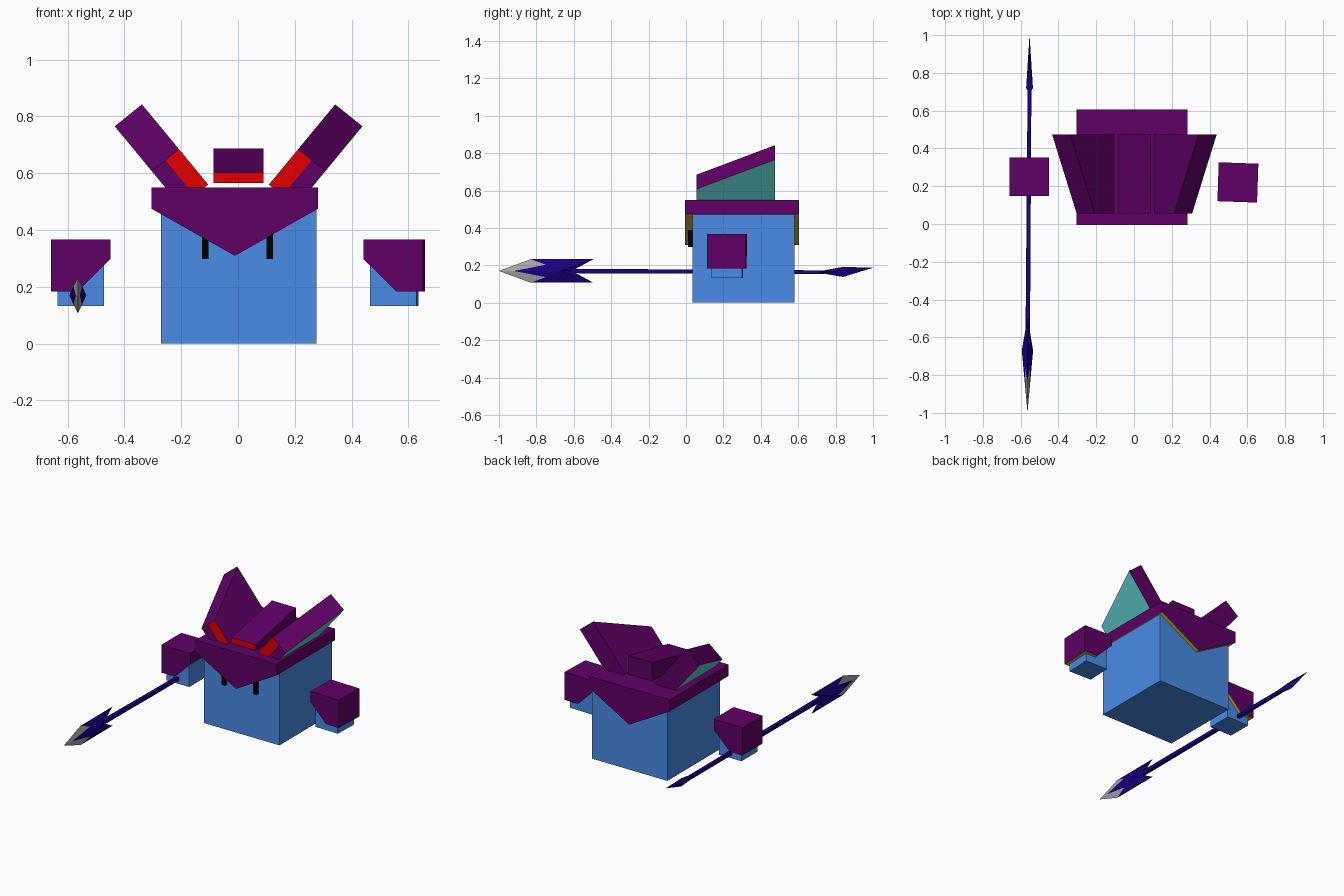
import bpy, bmesh, math
from mathutils import Vector

cube = bpy.data.objects.get("Cube")
if cube:
    bpy.data.objects.remove(cube, do_unlink=True)


def material(name, rgb):
    """Flat material from display values 0-255."""
    lin = [((c / 255 + 0.055) / 1.055) ** 2.4 if c > 10 else c / 255 / 12.92 for c in rgb]
    m = bpy.data.materials.new(name)
    m.use_nodes = True
    m.diffuse_color = (*lin, 1)
    bsdf = next(n for n in m.node_tree.nodes if n.type == 'BSDF_PRINCIPLED')
    bsdf.inputs["Base Color"].default_value = (*lin, 1)
    return m


blue = material("blue skin", (72, 140, 230))
purple = material("purple cloth", (96, 0, 102))
red = material("red lining", (228, 0, 0))
teal = material("teal lining", (100, 213, 213))
olive = material("olive lining", (212, 186, 58))
navy = material("navy metal", (26, 0, 130))
silver = material("silver edge", (168, 168, 168))
black = material("black eye", (0, 0, 0))


def build(name, verts, faces, mats, rule=None):
    """Mesh from corner points; rule(face) picks the material index."""
    bm = bmesh.new()
    vs = [bm.verts.new(v) for v in verts]
    for f in faces:
        bm.faces.new([vs[i] for i in f])
    bmesh.ops.recalc_face_normals(bm, faces=bm.faces)
    bm.normal_update()
    if rule:
        for f in bm.faces:
            f.material_index = rule(f)
    me = bpy.data.meshes.new(name)
    bm.to_mesh(me)
    bm.free()
    for m in mats:
        me.materials.append(m)
    ob = bpy.data.objects.new(name, me)
    bpy.context.scene.collection.objects.link(ob)
    return ob


def prism(name, profile, y0, y1, mats, rule=None):
    """Extrude an x-z profile along y."""
    n = len(profile)
    verts = [(x, y, z) for y in (y0, y1) for x, z in profile]
    faces = [range(n), range(n, 2 * n)]
    faces += [(i, (i + 1) % n, n + (i + 1) % n, n + i) for i in range(n)]
    return build(name, verts, faces, mats, rule)


def box(name, x0, x1, y0, y1, z0, z1, mat):
    return prism(name, [(x0, z0), (x1, z0), (x1, z1), (x0, z1)], y0, y1, [mat])


def underside(f):
    return 1 if f.normal.z < -0.3 else 0


# Body and eyes
box("body", -0.271, 0.277, 0.035, 0.58, 0, 0.53, blue)
for side, x in (("right", -0.115), ("left", 0.112)):
    box(side + "_eye", x - 0.012, x + 0.012, 0.012, 0.04, 0.298, 0.393, black)

# Hood with pointed flaps front and back
prism("hood", [(-0.305, 0.55), (0.282, 0.55), (0.282, 0.475), (-0.011, 0.309), (-0.305, 0.475)],
      -0.005, 0.605, [purple, olive], underside)

# Wedge crest in the middle of the hood
MID, HALF, Y0, Y1, Z = 0.002, 0.088, 0.055, 0.475, 0.565
build("crest",
      [(x, y, z) for x in (MID - HALF, MID + HALF)
       for y, z in ((Y0, Z), (Y1, Z), (Y1, 0.686), (Y0, 0.603))],
      [(0, 1, 2, 3), (4, 5, 6, 7), (0, 1, 5, 4), (1, 2, 6, 5), (2, 3, 7, 6), (3, 0, 4, 7)],
      [purple, red], lambda f: 1 if f.normal.y < -0.9 else 0)


# Leaning ear fins, higher at the back, red on the inner half of the front
def fin(name, s):
    base, across = Vector((0.107, 0, 0.56)), Vector((0.096, 0, -0.077))
    rise = Vector((0.233, 0, 0.282))
    verts = []
    for y, top in ((Y0, 0.44), (Y1, 1.0)):
        for h in (0, top):
            for t in (0, 0.5, 1):
                p = base + across * t + rise * h
                verts.append((MID + s * p.x, y, p.z))
    faces = [(0, 1, 4, 3), (1, 2, 5, 4), (6, 7, 10, 9), (7, 8, 11, 10),
             (0, 3, 9, 6), (2, 5, 11, 8),
             (3, 4, 10, 9), (4, 5, 11, 10), (0, 1, 7, 6), (1, 2, 8, 7)]

    def rule(f):
        c = f.calc_center_median()
        if f.normal.y < -0.9:
            return 1 if abs(c.x) < 0.21 else 0
        return 2 if f.normal.x * s > 0.5 and abs(f.normal.y) < 0.1 and f.normal.z < 0 else 0

    build(name, verts, faces, [purple, red, teal], rule)


fin("left_fin", 1)
fin("right_fin", -1)


# Floating hands in cut-away sleeves
def arm(side, s, x, y, turn):
    sleeve = [(-0.105, 0.367), (0.105, 0.367), (0.105, 0.184), (0.01, 0.184), (-0.105, 0.298)]
    parts = [
        prism(side + "_sleeve", [(s * a, b) for a, b in sleeve], -0.103, 0.103,
              [purple, olive], underside),
        box(side + "_hand", -0.082, 0.082, -0.082, 0.082, 0.132, 0.295, blue)]
    for ob in parts:
        ob.location = (x, y, 0)
        ob.rotation_euler.z = math.radians(turn)


arm("left", 1, 0.55, 0.22, -2)
arm("right", -1, -0.554, 0.25, 0)

# Spear shaft: thin tapered square bar
F, B = Vector((-0.563, -0.66, 0.17)), Vector((-0.553, 0.74, 0.163))
ring = [(-1, -1), (1, -1), (1, 1), (-1, 1)]
shaft = [(p.x + a * r, p.y, p.z + b * r) for p, r in ((F, 0.012), (B, 0.01)) for a, b in ring]
build("spear_shaft", shaft,
      [(0, 1, 2, 3), (4, 5, 6, 7)] + [(i, (i + 1) % 4, 4 + (i + 1) % 4, 4 + i) for i in range(4)],
      [navy])

# Spear head: four mirrored quarters of a ridged, swallow-tailed blade
quarter = [(0, -1.0, 0), (0, -0.83, 0.063), (0.015, -0.75, 0.033), (0.007, -0.92, 0),
           (0.03, -0.67, 0), (0, -0.495, 0.063), (0.012, -0.61, 0), (0, -0.61, 0)]
pieces = [(0, 1, 2), (0, 2, 3), (3, 2, 4), (1, 5, 2), (2, 5, 4), (4, 5, 6), (6, 5, 7)]
verts, faces = [], []
for sx in (-1, 1):
    for sz in (-1, 1):
        k = len(verts)
        verts += [(-0.564 + sx * x, y, 0.17 + sz * z) for x, y, z in quarter]
        faces += [[k + i for i in (p if sx * sz > 0 else p[::-1])] for p in pieces]
head = build("spear_head", verts, faces, [navy, silver])
for i, poly in enumerate(head.data.polygons):
    poly.material_index = 1 if i % len(pieces) < 2 else 0
bm = bmesh.new()
bm.from_mesh(head.data)
bmesh.ops.remove_doubles(bm, verts=bm.verts, dist=0.0005)
bmesh.ops.recalc_face_normals(bm, faces=bm.faces)
bm.to_mesh(head.data)
bm.free()

# Spike at the rear end of the shaft
build("spear_spike",
      [(-0.553, 0.69, 0.164), (-0.553, 0.84, 0.192), (-0.553, 0.84, 0.138), (-0.553, 1.0, 0.187),
       (-0.571, 0.72, 0.164), (-0.535, 0.72, 0.164)],
      [(0, 1, 4), (1, 3, 4), (3, 2, 4), (2, 0, 4), (0, 1, 5), (1, 3, 5), (3, 2, 5), (2, 0, 5)],
      [navy])
